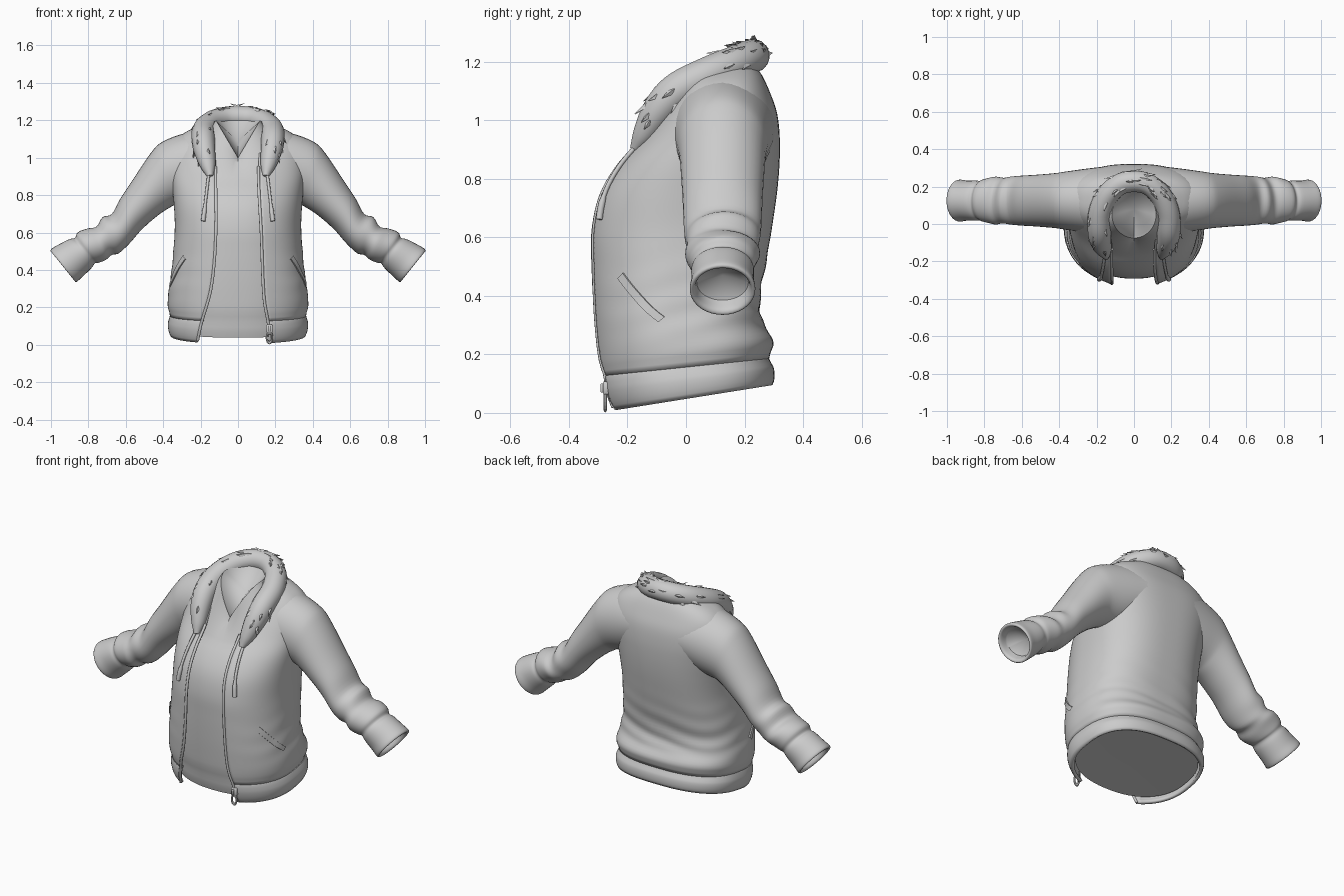
import bpy, bmesh, math, random
from math import sin, cos, pi, radians, copysign
from mathutils import Vector

if "Cube" in bpy.data.objects:
    bpy.data.objects.remove(bpy.data.objects["Cube"])

random.seed(4)

# Torso sections: front z, back z, half width, front y, back y
RINGS = [
    (.005, .095, .365, -.272, .300), (.07, .15, .372, -.292, .298),
    (.13, .19, .364, -.300, .284), (.17, .24, .376, -.310, .300),
    (.25, .30, .372, -.318, .268), (.36, .38, .358, -.326, .252),
    (.50, .52, .345, -.332, .275), (.62, .64, .338, -.332, .295),
    (.74, .76, .343, -.305, .312), (.84, .86, .352, -.245, .320),
    (.94, .95, .360, -.155, .320), (1.02, 1.03, .355, -.095, .310),
    (1.09, 1.10, .330, -.045, .285), (1.135, 1.15, .270, -.02, .262),
    (1.165, 1.18, .200, .0, .242), (1.19, 1.205, .150, .02, .222)]

# Opening edge: z, distance from the centre line
EDGE = {-1: [(0, .22), (.1, .20), (.3, .145), (.57, .12), (.91, .12), (1.19, .12)],
        1: [(0, .175), (.1, .165), (.25, .14), (.6, .125), (.91, .11), (1.19, .12)]}

# Sleeve sections: upper x, upper z, lower x, lower z, depth radius
SLEEVE = [
    (.16, 1.15, .16, .80, .182), (.28, 1.132, .24, .77, .17), (.405, 1.085, .33, .75, .155),
    (.47, 1.02, .37, .73, .147), (.57, .87, .43, .69, .14), (.63, .78, .51, .62, .135),
    (.675, .70, .58, .54, .13), (.72, .68, .635, .495, .130), (.755, .635, .67, .48, .121),
    (.80, .625, .70, .455, .123), (.855, .60, .745, .44, .116), (.872, .570, .765, .435, .104),
    (.90, .565, .785, .408, .107), (.96, .535, .83, .365, .107), (1.0, .51, .865, .335, .112),
    (.993, .495, .872, .352, .097), (.95, .505, .845, .385, .088)]


def interp(rows, u):
    """Smooth interpolation of table rows keyed on the first column."""
    u = min(max(u, rows[0][0]), rows[-1][0])
    k = 0
    while k < len(rows) - 2 and rows[k + 1][0] <= u:
        k += 1
    p0, p1, p2, p3 = (rows[max(0, min(len(rows) - 1, k + d))] for d in (-1, 0, 1, 2))
    h = p2[0] - p1[0]
    t = (u - p1[0]) / h
    out = []
    for a, b, c, d in zip(p0[1:], p1[1:], p2[1:], p3[1:]):
        m1, m2 = (c - a) / (p2[0] - p0[0]) * h, (d - b) / (p3[0] - p1[0]) * h
        out.append((2*t**3 - 3*t*t + 1)*b + (t**3 - 2*t*t + t)*m1 + (3*t*t - 2*t**3)*c + (t**3 - t*t)*m2)
    return out


def surf(a, z, off=0.0, front=0.0):
    """Torso surface point; angle 0 faces front and grows towards +x."""
    zb, w, yf, yb = interp(RINGS, z)
    fold = .004 * math.exp(-((z - .36) / .14) ** 2) * (1 - cos(a)) / 2 * sin(z * 55 + 3 * sin(2 * a))
    w, r, cy = w + off + fold, (yb - yf) / 2 + off + fold, (yb + yf) / 2
    s, c = sin(a), cos(a)
    n = 2.25 if c > 0 else 2.6
    x = w * copysign(abs(s) ** (2 / n), s)
    y = cy - r * copysign(abs(c) ** (2 / n), c) + front * max(0, c)
    return Vector((x, y, z + (zb - z) * (y - cy + r) / (2 * r)))


def angle_at(x, z):
    return math.asin(min(1, abs(x) / interp(RINGS, z)[1]) ** 1.125) * (1 if x > 0 else -1)


def grid(name, rows, closed=False, cap=None, thick=0, base=None):
    """Skin rows of points, with optional centre fans at the last and first rows."""
    bm = bmesh.new()
    vs = [[bm.verts.new(p) for p in r] for r in rows]
    n = len(rows[0])
    m = n if closed else n - 1
    for r0, r1 in zip(vs, vs[1:]):
        for j in range(m):
            bm.faces.new((r0[j], r0[(j + 1) % n], r1[(j + 1) % n], r1[j]))
    for row, point in ((vs[-1], cap), (vs[0], base)):
        if point is not None:
            c = bm.verts.new(point)
            for j in range(n):
                bm.faces.new((row[j], row[(j + 1) % n], c))
    if not thick:
        bmesh.ops.recalc_face_normals(bm, faces=bm.faces)
    return finish(name, bm, thick)


def finish(name, bm, thick=0):
    me = bpy.data.meshes.new(name)
    bm.to_mesh(me)
    bm.free()
    for p in me.polygons:
        p.use_smooth = True
    me.set_sharp_from_angle(angle=radians(50))
    ob = bpy.data.objects.new(name, me)
    bpy.context.collection.objects.link(ob)
    if thick:
        md = ob.modifiers.new("thickness", 'SOLIDIFY')
        md.thickness, md.offset = thick, -1
    return ob


def tube(name, pts, radii, depth=1.0, res=4):
    cu = bpy.data.curves.new(name, 'CURVE')
    cu.dimensions, cu.bevel_depth, cu.bevel_resolution, cu.use_fill_caps = '3D', depth, res, True
    sp = cu.splines.new('POLY')
    sp.points.add(len(pts) - 1)
    for q, p, r in zip(sp.points, pts, radii):
        q.co, q.radius = (*p, 1), r
    sp.use_smooth = True
    ob = bpy.data.objects.new(name, cu)
    bpy.context.collection.objects.link(ob)
    return ob


def box(name, loc, size):
    bm = bmesh.new()
    bmesh.ops.create_cube(bm, size=1)
    bmesh.ops.bevel(bm, geom=bm.edges[:], offset=.12, segments=1, affect='EDGES')
    ob = finish(name, bm)
    ob.location, ob.scale = loc, size
    return ob


def open_row(z, n=88, off=0.0):
    """Torso row running from the right front edge round to the left one."""
    a0 = angle_at(interp(EDGE[1], z)[0], z)
    a1 = 2 * pi + angle_at(-interp(EDGE[-1], z)[0], z)
    return [surf(a0 + (a1 - a0) * j / n, z, off) for j in range(n + 1)]


def span(a, b, n):
    return [a + (b - a) * i / n for i in range(n + 1)]


# Jacket body and hem band
grid("jacket_body", [open_row(z) for z in span(.125, 1.19, 60)], thick=.014)
grid("hem_band", [open_row(z, off=o) for z, o in
                  zip(span(.005, .135, 8), (-.004, .001, .003, .003, .003, .003, .002, .001, -.006))],
     thick=.018)

# Inner shirt with a V neck, closed inside the neck and at the hem
angles = [2 * pi * j / 64 for j in range(64)]
rows = [[surf(a, z, -.026, .016) for a in angles] for z in span(.035, .88, 30)]
neck = [Vector((.118 * sin(a), .05 - .125 * cos(a),
                1.2 - (.2 * (1 - abs(sin(a))) if cos(a) > 0 else 0))) for a in angles]
last = rows[-1]
for t in span(.125, 1, 7):
    rows.append([p.lerp(q, t) for p, q in zip(last, neck)])
rows.append([q + Vector((0, 0, -.012)) + (Vector((0, .06, q.z)) - q) * .08 for q in neck])
grid("inner_shirt", rows, closed=True, cap=(0, .08, 1.09), base=(0, 0, .085))

# Sleeves with elbow folds, cuffs and closed cuff openings
table = [(i, *r) for i, r in enumerate(SLEEVE)]
for s, side in ((1, "right"), (-1, "left")):
    rows = []
    for u in span(0, len(SLEEVE) - 1, 64):
        ux, uz, lx, lz, ry = interp(table, u)
        c, h = Vector(((ux + lx) / 2, .125, (uz + lz) / 2)), Vector(((ux - lx) / 2, 0, (uz - lz) / 2))
        wob = .05 * math.exp(-((u - 8) / 2) ** 2)
        row = []
        for j in range(36):
            f = 2 * pi * j / 36
            k = 1 + wob * sin(2 * f + u * 2)
            p = c + (h * cos(f) + Vector((0, ry * sin(f), 0))) * k
            row.append((s * p.x, p.y, p.z))
        rows.append(row)
    grid(side + "_sleeve", rows, closed=True, cap=(s * .86, .125, .47))

# Fur collar tube: x, y, z, radius for the right half
HALF = [(.148, -.178, .90, .015), (.16, -.142, .955, .040), (.178, -.092, 1.035, .057),
        (.186, -.03, 1.10, .063), (.18, .065, 1.15, .063), (.14, .155, 1.19, .06),
        (.075, .212, 1.213, .058), (0, .228, 1.22, .058)]
full = HALF + [(-x, y, z, r) for x, y, z, r in HALF[-2::-1]]
keys = [(i, *p) for i, p in enumerate(full)]
path = [interp(keys, u) for u in span(0, len(full) - 1, 84)]
tube("fur_collar", [p[:3] for p in path], [p[3] for p in path], res=6)

# Fur tufts: small bent spikes lying along the collar
bm = bmesh.new()
for _ in range(50):
    i = random.randint(9, 75)
    c, r = Vector(path[i][:3]), path[i][3]
    t = (Vector(path[i + 1][:3]) - Vector(path[i - 1][:3])).normalized()
    out = Vector((c.x, c.y - .02, .12)).normalized()
    e1 = (out - t * out.dot(t)).normalized()
    e2 = t.cross(e1)
    f = random.uniform(-1.7, 1.7)
    d = e1 * cos(f) + e2 * sin(f)
    b = d.cross(t)
    flow = t * (1 if c.x < 0 else -1)
    base = c + d * r * .93
    ln, wd = random.uniform(.025, .04), random.uniform(.008, .013)
    v = [bm.verts.new(q) for q in (base + b * wd, base - b * wd, base - flow * wd * 1.5 + d * .006,
                                   base + flow * ln + d * random.uniform(.01, .02))]
    for q in ((0, 1, 2), (0, 2, 3), (2, 1, 3), (1, 0, 3)):
        bm.faces.new([v[k] for k in q])
bmesh.ops.recalc_face_normals(bm, faces=bm.faces)
finish("fur_tufts", bm)

for s, side in ((1, "right"), (-1, "left")):
    # Zip edging along the opening
    pts = [surf(angle_at(s * interp(EDGE[s], z)[0], z), z, -.003) for z in span(.015, .95, 40)]
    tube(side + "_zip_edge", pts, [1] * len(pts), depth=.008, res=2)
    # Drawstring with a thicker tip
    pts = []
    for t in span(0, 1, 14):
        z = .94 - .28 * t
        pts.append(surf(angle_at(s * (.15 + .032 * t), z), z, .008))
    tube(side + "_drawstring", pts, [.008] * 11 + [.012] * 4, res=3)
    # Slanted pocket welt
    rows = []
    for w in (-1, -.9, .9, 1):
        row = []
        for t in span(0, 1, 10):
            a, z = radians(53 + 29 * t) + .04 * w, .465 - .16 * t + .010 * w
            row.append(surf(s * a, z, .006 if abs(w) < 1 else -.004))
        rows.append(row)
    grid(side + "_pocket_welt", rows)

# Zip slider and pull
box("zip_slider", (.168, -.272, .085), (.034, .024, .045))
box("zip_bridge", (.168, -.284, .085), (.012, .018, .03))
bpy.ops.mesh.primitive_torus_add(major_radius=.018, minor_radius=.006, major_segments=16, minor_segments=8,
                                 location=(.168, -.276, .038), rotation=(pi / 2, 0, 0))
pull = bpy.context.object
pull.name, pull.scale = "zip_pull", (.85, 1.5, 1)
